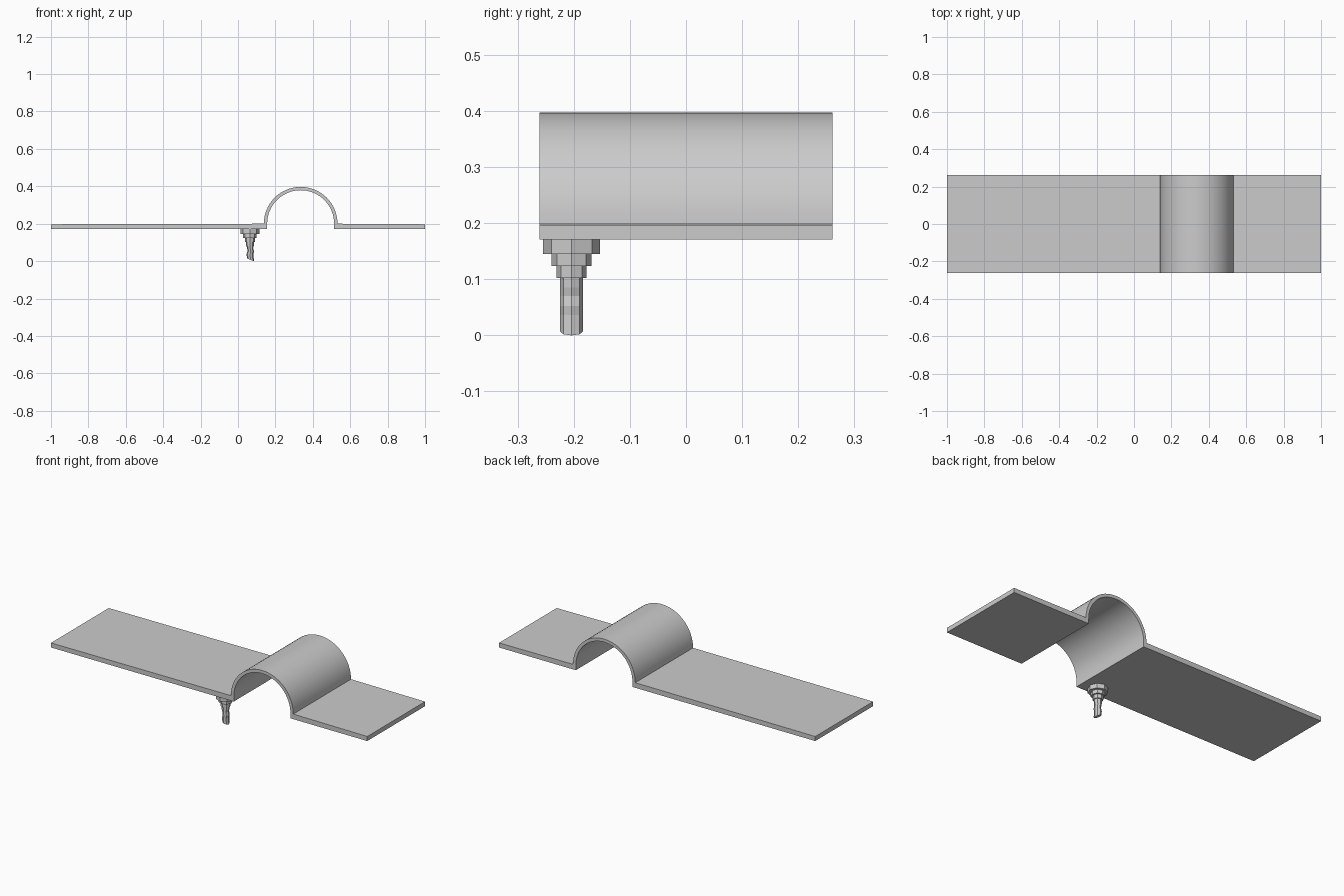
import bpy, bmesh, math

if "Cube" in bpy.data.objects:
    bpy.data.objects.remove(bpy.data.objects["Cube"])

# Strap: flat plate with a half-round arch, drawn as a side profile and extruded along y
CX, CZ, R_OUT, R_IN = 0.335, 0.2, 0.197, 0.179
Z0, Z1, HALF_Y, N = 0.171, 0.197, 0.261, 32


def arc(r, flip=False):
    pts = [(CX - r * math.cos(math.pi * i / N), CZ + r * math.sin(math.pi * i / N))
           for i in range(N + 1)]
    return pts[::-1] if flip else pts


def finish(bm, name):
    bmesh.ops.recalc_face_normals(bm, faces=bm.faces)
    mesh = bpy.data.meshes.new(name)
    bm.to_mesh(mesh)
    bm.free()
    obj = bpy.data.objects.new(name, mesh)
    bpy.context.collection.objects.link(obj)
    return obj


outline = ([(-1, Z0), (-1, Z1)] + arc(R_OUT) + [(1, Z1), (1, Z0), (CX + R_IN, Z0)]
           + arc(R_IN, True) + [(CX - R_IN, Z0)])
bm = bmesh.new()
face = bm.faces.new([bm.verts.new((x, -HALF_Y, z)) for x, z in outline])
ext = bmesh.ops.extrude_face_region(bm, geom=[face])
bmesh.ops.translate(bm, vec=(0, 2 * HALF_Y, 0),
                    verts=[v for v in ext["geom"] if isinstance(v, bmesh.types.BMVert)])
strap = finish(bm, "arched_strap")
bpy.context.view_layer.objects.active = strap
strap.select_set(True)
bpy.ops.object.shade_smooth_by_angle(angle=math.radians(30))

# Stepped octagonal collars under the plate
PX, PY = 0.064, -0.204
for name, r, lo, hi in [("wide_collar", 0.051, 0.145, 0.171),
                        ("middle_collar", 0.036, 0.124, 0.145),
                        ("narrow_collar", 0.027, 0.102, 0.124)]:
    bm = bmesh.new()
    bmesh.ops.create_cone(bm, cap_ends=True, segments=8, radius1=r, radius2=r, depth=hi - lo)
    bmesh.ops.translate(bm, vec=(PX, PY, (lo + hi) / 2), verts=bm.verts)
    finish(bm, name)

# Wavy octagonal stem: each ring is (z, left x, right x, tilt towards the right)
rings = [(0.102, 0.043, 0.085, 0), (0.085, 0.043, 0.085, 0), (0.07, 0.049, 0.081, 0),
         (0.052, 0.051, 0.085, 0), (0.036, 0.045, 0.083, 0), (0.007, 0.049, 0.085, 0.007)]
bm = bmesh.new()
loops = []
for z, left, right, tilt in rings:
    loop = []
    for i in range(8):
        c, s = math.cos(i * math.pi / 4), math.sin(i * math.pi / 4)
        loop.append(bm.verts.new(((left + right) / 2 + c * (right - left) / 2,
                                  PY + s * 0.0205, z - c * tilt)))
    loops.append(loop)
for a, b in zip(loops, loops[1:]):
    for i in range(8):
        j = (i + 1) % 8
        bm.faces.new((a[i], a[j], b[j], b[i]))
bm.faces.new(loops[0])
bm.faces.new(loops[-1])
finish(bm, "wavy_stem")
